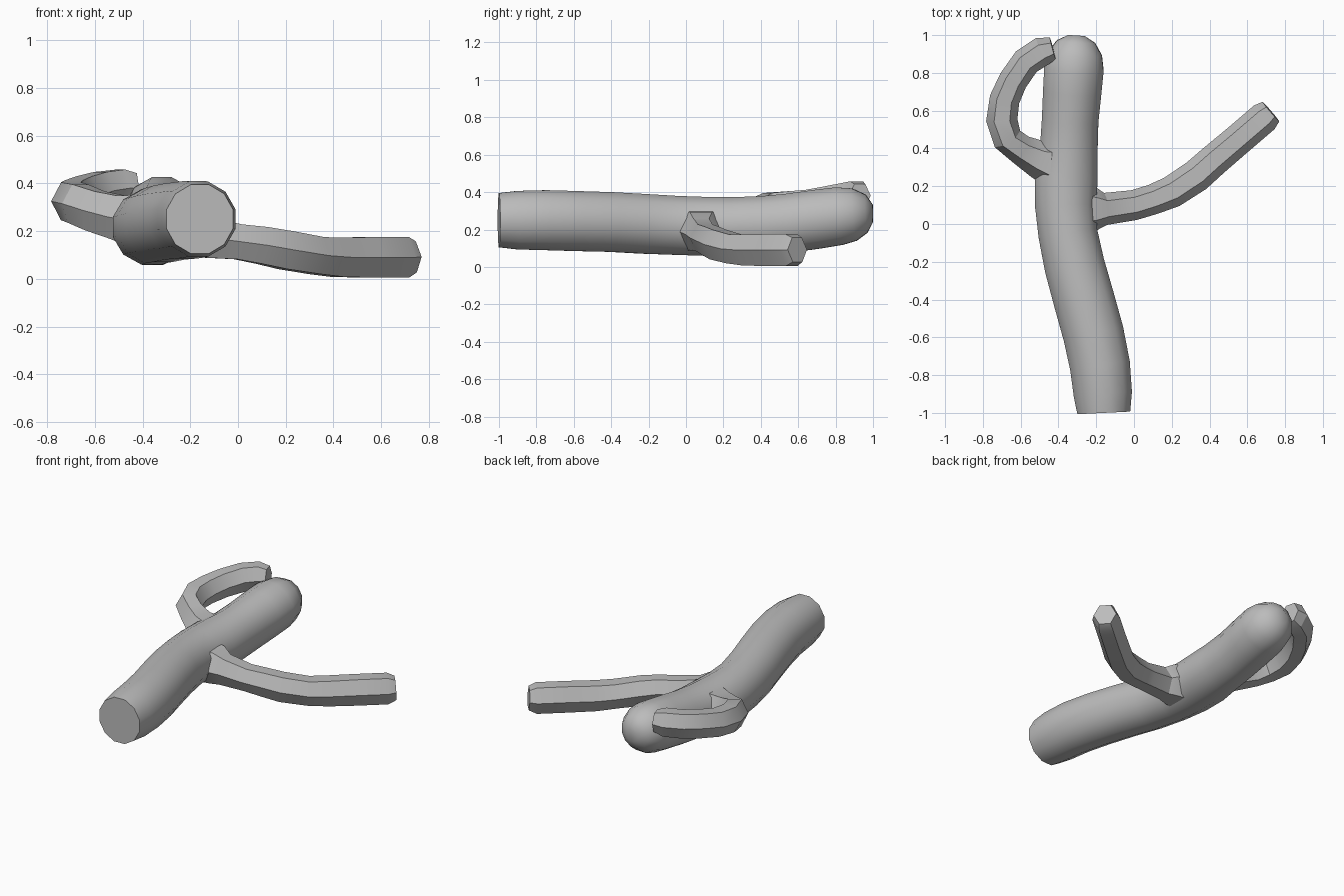
import bpy, bmesh, math
from mathutils import Vector

grey = bpy.data.materials.new("stone grey")
grey.diffuse_color = (0.5, 0.5, 0.5, 1)


def tube(name, rings, sides, phase, angle):
    """Sweep a polygon along rings of (x, y, z, half width, half height)."""
    bm = bmesh.new()
    pts = [Vector(r[:3]) for r in rings]
    loops = []
    for i, r in enumerate(rings):
        t = (pts[min(i + 1, len(pts) - 1)] - pts[max(i - 1, 0)]).normalized()
        side = t.cross(Vector((0, 0, 1))).normalized()
        up = side.cross(t)
        loop = []
        for k in range(sides):
            a = 2 * math.pi * (k + phase) / sides
            loop.append(bm.verts.new(pts[i] + side * r[3] * math.cos(a) + up * r[4] * math.sin(a)))
        loops.append(loop)
    for a, b in zip(loops, loops[1:]):
        for k in range(sides):
            n = (k + 1) % sides
            bm.faces.new((a[k], a[n], b[n], b[k]))
    bm.faces.new(loops[0][::-1])
    bm.faces.new(loops[-1])
    bmesh.ops.recalc_face_normals(bm, faces=bm.faces)
    me = bpy.data.meshes.new(name)
    bm.to_mesh(me)
    bm.free()
    me.materials.append(grey)
    ob = bpy.data.objects.new(name, me)
    bpy.context.collection.objects.link(ob)
    bpy.ops.object.select_all(action='DESELECT')
    ob.select_set(True)
    bpy.context.view_layer.objects.active = ob
    bpy.ops.object.shade_smooth_by_angle(angle=math.radians(angle))
    return ob


# Trunk: flat cut at the front, rounded tip at the back
tube("trunk", [
    (-0.16, -1.00, 0.25, 0.145, 0.15), (-0.165, -0.90, 0.25, 0.16, 0.162),
    (-0.18, -0.75, 0.25, 0.165, 0.166), (-0.215, -0.58, 0.245, 0.167, 0.166),
    (-0.265, -0.40, 0.24, 0.167, 0.165), (-0.315, -0.22, 0.23, 0.165, 0.165),
    (-0.35, -0.05, 0.222, 0.162, 0.163), (-0.362, 0.10, 0.217, 0.168, 0.163),
    (-0.358, 0.25, 0.216, 0.172, 0.163), (-0.345, 0.40, 0.22, 0.158, 0.163),
    (-0.338, 0.55, 0.234, 0.155, 0.163), (-0.327, 0.70, 0.255, 0.16, 0.163),
    (-0.318, 0.82, 0.272, 0.163, 0.16), (-0.312, 0.90, 0.28, 0.148, 0.145),
    (-0.307, 0.965, 0.285, 0.105, 0.105), (-0.305, 0.998, 0.285, 0.045, 0.05),
], 12, 0.5, 40)

# Long arm: flared root, sagging down to the ground, blunt end
tube("right_arm", [
    (-0.33, 0.08, 0.20, 0.16, 0.13), (-0.21, 0.08, 0.19, 0.12, 0.12),
    (-0.15, 0.08, 0.175, 0.085, 0.10), (0.00, 0.10, 0.155, 0.08, 0.085),
    (0.10, 0.13, 0.14, 0.08, 0.09), (0.20, 0.17, 0.12, 0.085, 0.093),
    (0.33, 0.255, 0.097, 0.087, 0.09), (0.42, 0.335, 0.09, 0.085, 0.095),
    (0.55, 0.445, 0.09, 0.083, 0.098), (0.69, 0.565, 0.09, 0.083, 0.098),
    (0.725, 0.595, 0.092, 0.068, 0.075),
], 6, 0, 25)

# Short arm: leaves the other side and hooks back towards the tip
tube("left_arm", [
    (-0.40, 0.31, 0.24, 0.14, 0.13), (-0.51, 0.345, 0.26, 0.10, 0.105),
    (-0.60, 0.395, 0.285, 0.08, 0.098), (-0.67, 0.45, 0.315, 0.08, 0.095),
    (-0.70, 0.55, 0.325, 0.083, 0.092), (-0.685, 0.66, 0.335, 0.08, 0.09),
    (-0.64, 0.76, 0.352, 0.077, 0.09), (-0.57, 0.86, 0.37, 0.077, 0.09),
    (-0.485, 0.915, 0.38, 0.077, 0.09), (-0.43, 0.93, 0.382, 0.06, 0.07),
], 6, 0, 25)
